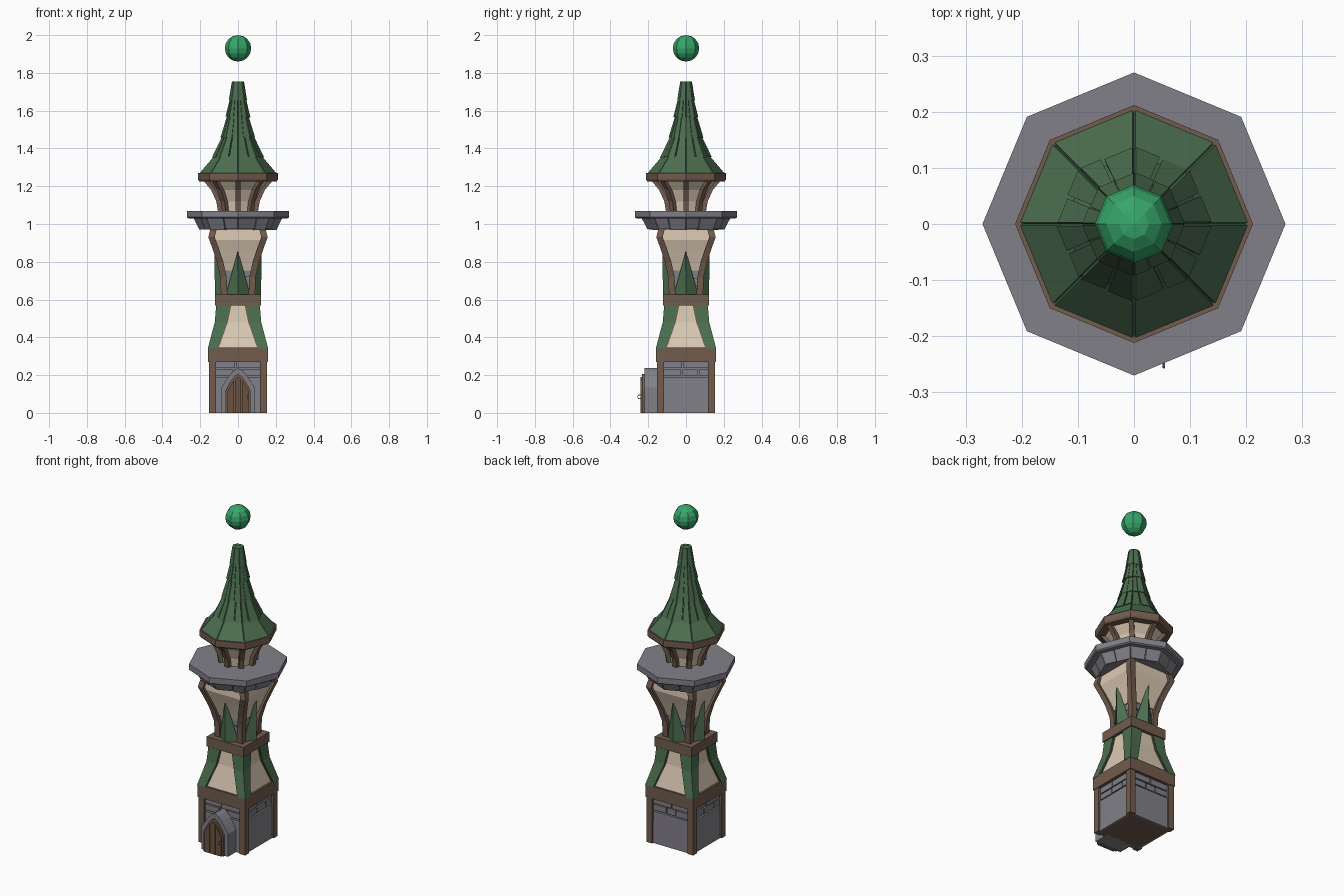
import bpy, bmesh, random
from math import sin, cos, pi, sqrt
from mathutils import Vector

if "Cube" in bpy.data.objects:
    bpy.data.objects.remove(bpy.data.objects["Cube"])

random.seed(4)


def material(name, rgb):
    m = bpy.data.materials.new(name)
    lin = [((c / 255 + 0.055) / 1.055) ** 2.4 for c in rgb]
    m.diffuse_color = (*lin, 1)
    m.use_nodes = True
    m.node_tree.nodes["Principled BSDF"].inputs["Base Color"].default_value = m.diffuse_color
    return m


GREEN = material("roof green", (76, 110, 79))
ORB = material("orb green", (55, 166, 106))
CREAM = material("cream plaster", (220, 202, 180))
WOOD = material("brown timber", (114, 92, 78))
DOOR = material("door wood", (108, 82, 62))
STONE = material("grey stone", (130, 128, 136))
METAL = material("pale metal", (170, 168, 165))


def finish(name, bm, mat):
    bmesh.ops.recalc_face_normals(bm, faces=bm.faces[:])
    me = bpy.data.meshes.new(name)
    bm.to_mesh(me)
    bm.free()
    me.materials.append(mat)
    ob = bpy.data.objects.new(name, me)
    bpy.context.collection.objects.link(ob)
    return ob


def add_loft(bm, rings):
    """Skin closed rings of points and cap both ends."""
    vs = [[bm.verts.new(p) for p in ring] for ring in rings]
    n = len(vs[0])
    for a, b in zip(vs, vs[1:]):
        for i in range(n):
            j = (i + 1) % n
            bm.faces.new((a[i], a[j], b[j], b[i]))
    bm.faces.new(vs[0][::-1])
    bm.faces.new(vs[-1])


def corner(sides, i, r, z):
    """Octagon: r is corner radius. Square: r is half width."""
    if sides == 4:
        r *= sqrt(2)
    a = 2 * pi * i / sides + (pi / 4 if sides == 4 else 0)
    return Vector((r * cos(a), r * sin(a), z))


def stack(name, sides, profile, mat):
    bm = bmesh.new()
    add_loft(bm, [[corner(sides, i, r, z) for i in range(sides)] for r, z in profile])
    return finish(name, bm, mat)


def tile_ring(name, sides, count, low, high, mat, gap=0.004, thick=0.02, jitter=0.0):
    """Separate slabs laid around a sloping ring, count per side."""
    bm = bmesh.new()
    for s in range(sides):
        a, b = corner(sides, s, *low), corner(sides, s + 1, *low)
        c, d = corner(sides, s, *high), corner(sides, s + 1, *high)
        out = ((a + b) * Vector((1, 1, 0))).normalized()
        cuts = [k / count + (random.uniform(-.1, .1) if 0 < k < count else 0)
                for k in range(count + 1)]
        for t0, t1 in zip(cuts, cuts[1:]):
            g0, g1 = gap / (b - a).length, gap / (d - c).length
            drop = Vector((0, 0, random.uniform(0, jitter)))
            push = out * random.uniform(0, jitter * 0.5)
            face = [a.lerp(b, t0 + g0) + drop, a.lerp(b, t1 - g0) + drop,
                    c.lerp(d, t1 - g1), c.lerp(d, t0 + g1)]
            add_loft(bm, [[p - out * thick for p in face], [p + push for p in face]])
    return finish(name, bm, mat)


def around(name, count, rings, mat):
    """Repeat one lofted piece around the z axis."""
    bm = bmesh.new()
    for k in range(count):
        a = 2 * pi * k / count
        add_loft(bm, [[(x * cos(a) - y * sin(a), x * sin(a) + y * cos(a), z)
                       for x, y, z in ring] for ring in rings])
    return finish(name, bm, mat)


def square_posts(name, profile, w, mat):
    around(name, 4, [[(h, h, z), (h - w, h, z), (h - w, h - w, z), (h, h - w, z)]
                     for h, z in profile], mat)


def corner_skirts(name, profile, t, mat):
    """L-shaped plates hugging the four corners."""
    around(name, 4, [[(h, h, z), (e, h, z), (e, h - t, z), (h - t, h - t, z),
                      (h - t, e, z), (h, e, z)] for h, e, z in profile], mat)


def arch(name, x0, x1, hw, spring, apex, y0, y1, mat):
    """Slab with a pointed-arch top, limited to x0..x1."""
    def height(x):
        return apex - (apex - spring) * min(1, abs(x) / hw) ** 1.5
    xs = [x0 + (x1 - x0) * k / 8 for k in range(9)]
    pts = [(x0, 0)] + [(x, height(x)) for x in xs] + [(x1, 0)]
    bm = bmesh.new()
    add_loft(bm, [[(x, y, z) for x, z in pts] for y in (y0, y1)])
    return finish(name, bm, mat)


# Ground floor: stone walls, timber corners
stack("base_core", 4, [(.128, .004), (.128, .30)], STONE)
stack("base_floor", 4, [(.135, 0), (.135, .01)], WOOD)
square_posts("base_corner_post", [(.154, 0), (.154, .28)], .037, WOOD)
tile_ring("base_wall_slab", 4, 1, (.145, .0), (.142, .19), STONE, gap=.02)
tile_ring("base_bricks_low", 4, 3, (.139, .195), (.139, .23), STONE, gap=.003, jitter=.004)
tile_ring("base_bricks_high", 4, 2, (.139, .235), (.139, .275), STONE, gap=.003, jitter=.004)
stack("lower_band", 4, [(.158, .27), (.158, .345)], WOOD)

# Entrance: stone arch, door planks, ring handle
arch("porch_arch", -.088, .088, .088, .135, .237, -.22, -.12, STONE)
arch("door_frame", -.066, .066, .066, .12, .207, -.232, -.2, WOOD)
for k, (x0, x1) in enumerate([(-.056, -.02), (-.017, .017), (.02, .056)]):
    arch(f"door_plank_{k + 1}", x0, x1, .056, .115, .19, -.24, -.21, DOOR)
bpy.ops.mesh.primitive_torus_add(major_segments=10, minor_segments=5, major_radius=.01,
                                 minor_radius=.0025, location=(.053, -.246, .085),
                                 rotation=(0, pi / 2, 0))
bpy.context.object.name = "door_handle"
bpy.context.object.data.materials.append(METAL)

# Middle storey: plaster panels framed by green corner skirts
skirt = [(.16, .107, .34), (.123, .058, .48), (.115, .038, .575)]
stack("middle_wall", 4, [(h - .012, z) for h, e, z in skirt], CREAM)
corner_skirts("corner_skirt", skirt, .016, GREEN)
corner_skirts("panel_trim", [(h - .006, e - .004, z) for h, e, z in skirt], .012, WOOD)
stack("upper_band", 4, [(.122, .568), (.122, .627)], WOOD)

# Upper storey: stone foot, flared plaster, bent corner timbers, face spikes
flare = [(.09, .62), (.094, .72), (.112, .80), (.135, .87), (.157, .93), (.146, .975)]
stack("upper_stone_core", 4, [(.07, .62), (.07, .77)], STONE)
for k in range(3):
    z = .63 + k * .043
    tile_ring(f"upper_bricks_{k + 1}", 4, 2 + k % 2, (.077, z), (.077, z + .04), STONE,
              gap=.002, jitter=.004)
stack("upper_wall", 4, [(.084, .755), (.098, .80), (.118, .86), (.138, .915), (.136, .975)],
      CREAM)
square_posts("upper_corner_post", flare, .034, WOOD)
around("face_spike", 4, [[(.122, 0, .62), (.08, .066, .62), (.08, -.066, .62)],
                         [(.125, 0, .86), (.11, .002, .85), (.11, -.002, .85)]], GREEN)

# Balcony: stone slab on a ring of blocks
stack("balcony_core", 8, [(.195, .972), (.226, 1.035)], STONE)
tile_ring("balcony_blocks", 8, 2, (.204, .968), (.236, 1.035), STONE, gap=.002, jitter=.005)
stack("balcony_slab", 8, [(.262, 1.03), (.27, 1.036), (.27, 1.07)], STONE)

# Lantern room: flared plaster with eight curved timbers
curve = [(.105, 1.06), (.115, 1.12), (.142, 1.18), (.188, 1.235)]
stack("lantern_wall", 8, [(r - .018, z) for r, z in curve], CREAM)
around("lantern_post", 8, [[(r, -.014, z), (r, .014, z), (r - .03, .014, z),
                            (r - .03, -.014, z)] for r, z in curve], WOOD)

# Roof: timber eave and five tiers of tiles over a core
stack("eave_rim", 8, [(.205, 1.225), (.212, 1.235), (.212, 1.27)], WOOD)
tiers = [(1, .207, 1.266, .125, 1.362), (2, .137, 1.35, .08, 1.47),
         (2, .09, 1.455, .054, 1.577), (2, .064, 1.563, .04, 1.665),
         (1, .046, 1.652, .03, 1.755)]
core = []
for k, (n, r0, z0, r1, z1) in enumerate(tiers):
    tile_ring(f"roof_tier_{k + 1}", 8, n, (r0, z0), (r1, z1), GREEN,
              gap=.003 if k < 2 else .001, thick=.015, jitter=.006 if k else 0)
    core += [(r0 - .006, z0), (r1 - .004, z1 - .016 if k < 4 else z1 - .001)]
stack("roof_core", 8, core, GREEN)

# Floating orb
bm = bmesh.new()
bmesh.ops.create_uvsphere(bm, u_segments=8, v_segments=8, radius=.07)
bmesh.ops.translate(bm, verts=bm.verts[:], vec=(0, 0, 1.93))
finish("floating_orb", bm, ORB)
